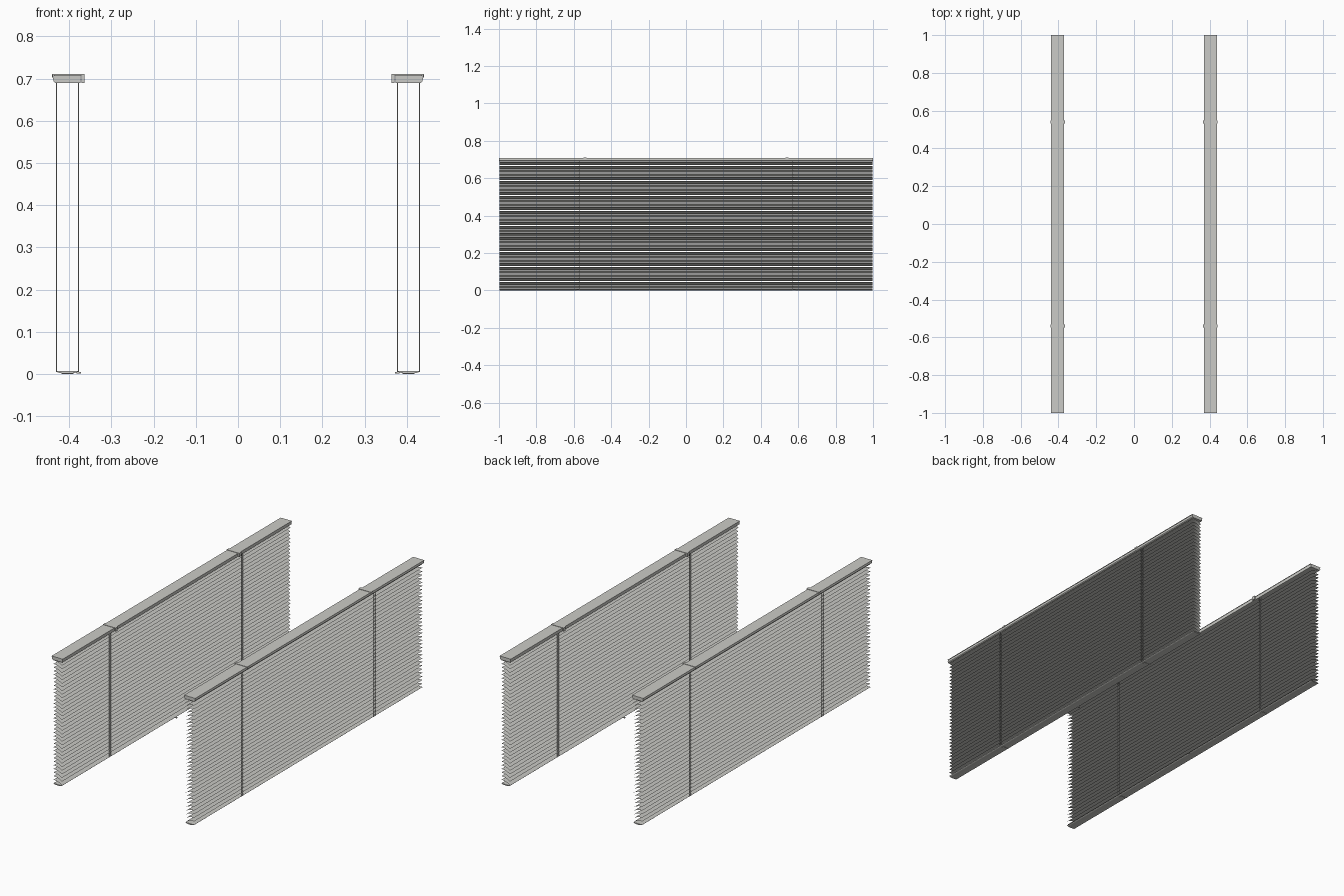
import bpy, bmesh, math
from mathutils import Vector

cube = bpy.data.objects.get("Cube")
if cube:
    bpy.data.objects.remove(cube, do_unlink=True)


def make_material(name, color):
    mat = bpy.data.materials.new(name)
    mat.use_nodes = True
    mat.diffuse_color = color
    mat.node_tree.nodes["Principled BSDF"].inputs["Base Color"].default_value = color
    return mat


GREY = make_material("warm light grey", (0.60, 0.60, 0.57, 1))
CENTRE = 0.404        # distance of each blind from the middle
HALF = 0.026          # half the slat depth
SLATS, PITCH = 34, 0.02


def finish(name, bm, smooth=False):
    mesh = bpy.data.meshes.new(name)
    bm.to_mesh(mesh)
    bm.free()
    mesh.materials.append(GREY)
    for p in mesh.polygons:
        p.use_smooth = smooth
    obj = bpy.data.objects.new(name, mesh)
    bpy.context.collection.objects.link(obj)
    return obj


def extrude_profile(bm, points, side, length, closed=True):
    """Sweep an (outward, z) profile along y on one side of the model."""
    rows = [[bm.verts.new((side * (CENTRE + u), y, z)) for u, z in points]
            for y in (-length, length)]
    n = len(points)
    for i in range(n if closed else n - 1):
        j = (i + 1) % n
        bm.faces.new((rows[0][i], rows[0][j], rows[1][j], rows[1][i]))
    if closed:
        bm.faces.new(rows[0])
        bm.faces.new(rows[1])
        bmesh.ops.recalc_face_normals(bm, faces=bm.faces)


def add_box(bm, side, u, y, z):
    """Box from ranges of outward offset, y and z."""
    made = bmesh.ops.create_cube(bm, size=1)["verts"]
    for v in made:
        v.co = Vector((side * (CENTRE + u[0] + (v.co.x + 0.5) * (u[1] - u[0])),
                       y[0] + (v.co.y + 0.5) * (y[1] - y[0]),
                       z[0] + (v.co.z + 0.5) * (z[1] - z[0])))
    bmesh.ops.recalc_face_normals(bm, faces=bm.faces)


def slat_profile(z):
    """Thin arched slat, high on the outside and low on the inside."""
    pts = []
    for i in range(7):
        t = i / 3 - 1
        pts.append((HALF * t, z + 0.008 * t + 0.005 * (1 - t * t)))
    return pts


for side, label in ((1, "left"), (-1, "right")):
    # Slats
    bm = bmesh.new()
    for i in range(SLATS):
        extrude_profile(bm, slat_profile(0.018 + i * PITCH), side, 0.997, closed=False)
    finish(label + "_slats", bm, smooth=True)

    # Head rail with a rounded outer face and a thin lip on top
    bm = bmesh.new()
    extrude_profile(bm, [(-0.031, 0.69), (0.029, 0.69), (0.033, 0.694), (0.034, 0.7),
                         (0.032, 0.707), (-0.031, 0.707)], side, 1.0)
    add_box(bm, side, (-0.033, 0.035), (-1, 1), (0.707, 0.709))
    finish(label + "_head_rail", bm)

    # Bottom rail with a bowed underside
    bm = bmesh.new()
    bowl = [(HALF * math.cos(a), 0.007 - 0.006 * math.sin(a))
            for a in (math.pi * k / 8 for k in range(9))]
    extrude_profile(bm, bowl, side, 0.997)
    finish(label + "_bottom_rail", bm)

    brackets, cords, clips = bmesh.new(), bmesh.new(), bmesh.new()
    for end in (-1, 1):
        # Mounting bracket: top strap and hooks over both rail edges
        y = (end * 0.54 - 0.009, end * 0.54 + 0.009)
        add_box(brackets, side, (-0.04, 0.037), y, (0.709, 0.711))
        add_box(brackets, side, (-0.04, -0.033), y, (0.69, 0.709))
        add_box(brackets, side, (0.034, 0.037), y, (0.703, 0.709))
        # Ladder cords on both faces, joined under the bottom rail
        for u in (-HALF, HALF):
            for shift in (-0.006, 0.006):
                yc = end * 0.577 + shift
                add_box(cords, side, (u - 0.001, u + 0.001),
                        (yc - 0.001, yc + 0.001), (0.005, 0.692))
        add_box(clips, side, (-0.014, 0.014),
                (end * 0.577 - 0.008, end * 0.577 + 0.008), (0, 0.003))
    # Small pull tab in the middle of the bottom rail
    add_box(clips, side, (-0.032, -0.022), (-0.004, 0.004), (0.001, 0.005))
    finish(label + "_brackets", brackets)
    finish(label + "_ladder_cords", cords)
    finish(label + "_bottom_clips", clips)
